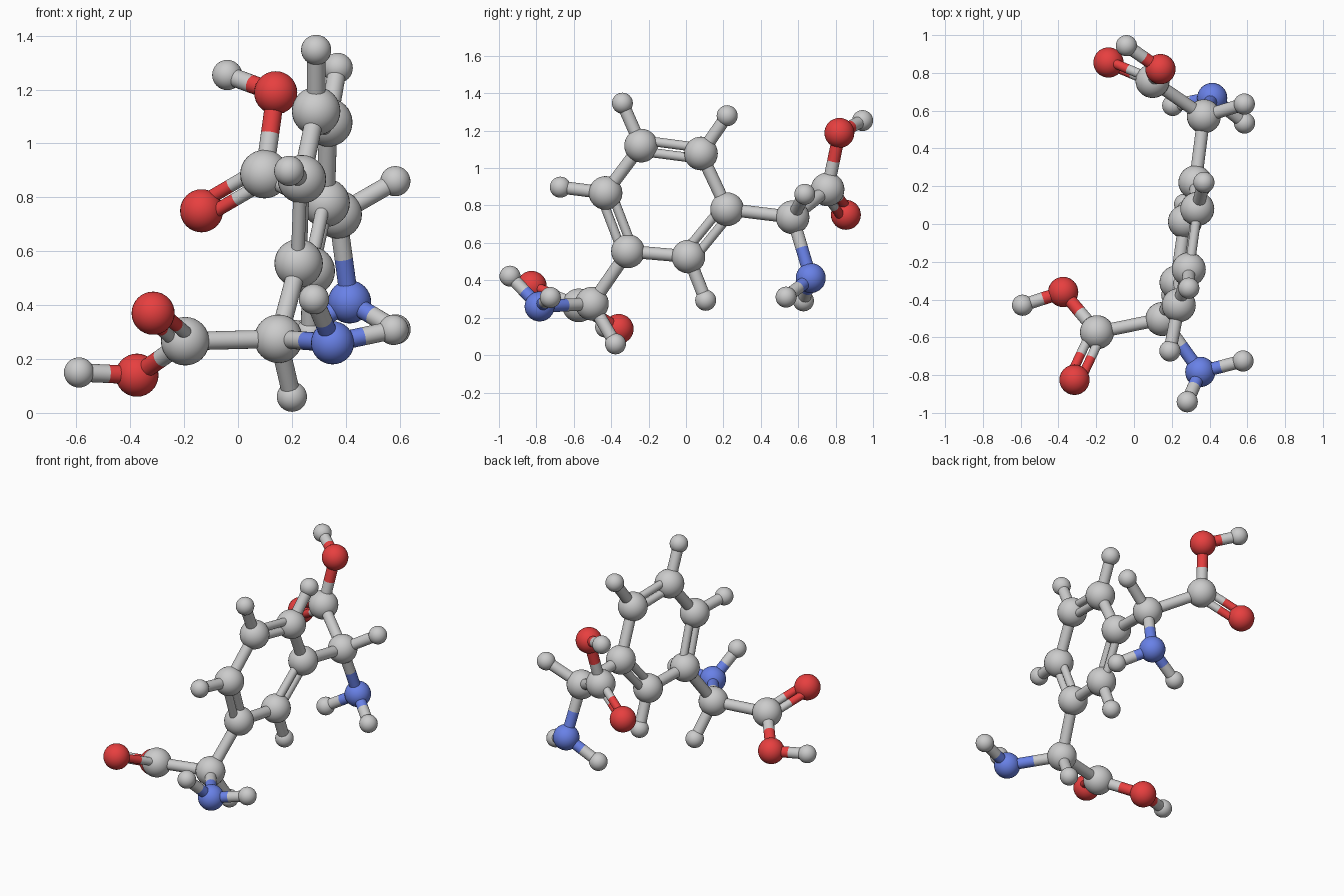
import bpy
from mathutils import Vector

if "Cube" in bpy.data.objects:
    bpy.data.objects.remove(bpy.data.objects["Cube"])


def make_mat(name, rgb):
    m = bpy.data.materials.new(name)
    m.diffuse_color = (*rgb, 1)
    m.use_nodes = True
    m.node_tree.nodes["Principled BSDF"].inputs["Base Color"].default_value = m.diffuse_color
    return m


MATS = {"O": make_mat("red", (0.8, 0.05, 0.05)),
        "N": make_mat("blue", (0.14, 0.22, 0.8))}
RADIUS = {"C": 0.09, "O": 0.08, "N": 0.08, "H": 0.056}
NAMES = {"C": "carbon", "O": "oxygen", "N": "nitrogen", "H": "hydrogen"}

# Atom centres; the first letter is the element
ATOMS = {
    # ring
    "C1": (0.325, 0.22, 0.78), "C2": (0.335, 0.08, 1.078), "C3": (0.29, -0.24, 1.12),
    "C4": (0.237, -0.43, 0.867), "C5": (0.225, -0.31, 0.555), "C6": (0.27, 0.013, 0.527),
    "H2": (0.37, 0.22, 1.28), "H3": (0.29, -0.34, 1.347), "H4": (0.19, -0.672, 0.898),
    "H6": (0.268, 0.105, 0.293),
    # upper arm
    "Ca": (0.37, 0.57, 0.737), "Ha": (0.584, 0.635, 0.86), "Na": (0.414, 0.667, 0.412),
    "Hna1": (0.585, 0.535, 0.31), "Hna2": (0.205, 0.628, 0.29),
    "Cxa": (0.098, 0.757, 0.886), "Oda": (-0.135, 0.855, 0.75),
    "Osa": (0.14, 0.82, 1.188), "Hoa": (-0.04, 0.944, 1.254),
    # lower arm
    "Cb": (0.15, -0.503, 0.275), "Hb": (0.2, -0.377, 0.06), "Nb": (0.351, -0.783, 0.26),
    "Hnb1": (0.282, -0.941, 0.422), "Hnb2": (0.577, -0.725, 0.308),
    "Cxb": (-0.196, -0.573, 0.266), "Odb": (-0.315, -0.825, 0.37),
    "Osb": (-0.375, -0.36, 0.14), "Hob": (-0.59, -0.43, 0.15),
}
POS = {k: Vector(v) for k, v in ATOMS.items()}

SINGLE = ("C1-C2 C3-C4 C5-C6 C2-H2 C3-H3 C4-H4 C6-H6 C1-Ca C5-Cb "
          "Ca-Ha Ca-Na Na-Hna1 Na-Hna2 Ca-Cxa Cxa-Osa Osa-Hoa "
          "Cb-Hb Cb-Nb Nb-Hnb1 Nb-Hnb2 Cb-Cxb Cxb-Osb Osb-Hob").split()
# Double bonds with a neighbour that fixes the plane
DOUBLE = [("C2", "C3", "C4"), ("C4", "C5", "C6"), ("C6", "C1", "C2"),
          ("Cxa", "Oda", "Osa"), ("Cxb", "Odb", "Osb")]


def finish(name, element):
    ob = bpy.context.object
    ob.name = name
    if element in MATS:
        ob.data.materials.append(MATS[element])
    bpy.ops.object.shade_smooth_by_angle()


def rod(p, q, r, element):
    d = q - p
    bpy.ops.mesh.primitive_cylinder_add(
        vertices=24, radius=r, depth=d.length, location=(p + q) / 2,
        rotation=d.to_track_quat('Z', 'Y').to_euler())
    finish(NAMES[element] + "_bond", element)


def bond(a, b, r, off=Vector()):
    # one colour per half, split at the middle
    p, q = POS[a] + off, POS[b] + off
    if a[0] in "CH" and b[0] in "CH":
        rod(p, q, r, "C")
    else:
        m = (p + q) / 2
        rod(p, m, r, a[0])
        rod(m, q, r, b[0])


# Atoms
for key, p in POS.items():
    bpy.ops.mesh.primitive_uv_sphere_add(segments=32, ring_count=16,
                                         radius=RADIUS[key[0]], location=p)
    finish(NAMES[key[0]] + "_atom", key[0])

# Single bonds
for pair in SINGLE:
    bond(*pair.split("-"), 0.034)

# Double bonds
for a, b, c in DOUBLE:
    axis = (POS[b] - POS[a]).normalized()
    side = POS[c] - POS[a]
    side = (side - axis * side.dot(axis)).normalized()
    for s in (-1, 1):
        bond(a, b, 0.025, side * 0.03 * s)
